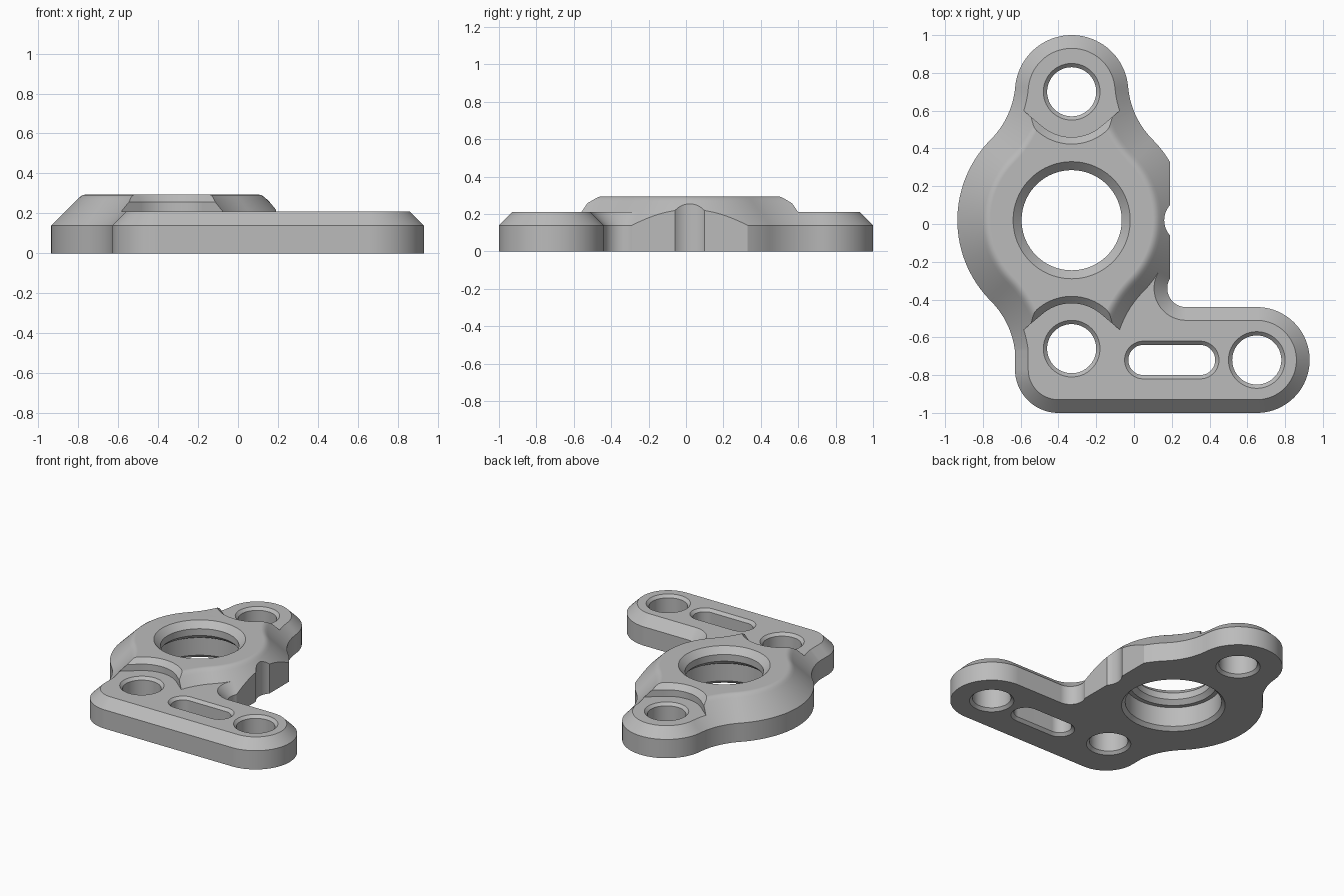
import bpy, bmesh, math
from math import sin, cos, radians, atan2, degrees, sqrt

cube = bpy.data.objects.get("Cube")
if cube:
    bpy.data.objects.remove(cube, do_unlink=True)

grey = bpy.data.materials.new("cast grey")
grey.use_nodes = True
colour = (0.5, 0.5, 0.5, 1)
grey.diffuse_color = colour
grey.node_tree.nodes["Principled BSDF"].inputs["Base Color"].default_value = colour

MAIN, MAIN_R = (-0.33, 0.02), 0.605
LOBE_R, LOBE_DIST, NECK_R = 0.3, 0.68, 0.45
NORTH = (MAIN[0], MAIN[1] + LOBE_DIST)
SOUTH = (MAIN[0], MAIN[1] - LOBE_DIST)
ARM_END = (0.65, -0.72)
FLOOR, SHOULDER, TOP = 0.21, 0.14, 0.295


def arc(c, r, a0, a1, n=24):
    """Points along an arc, angles in degrees."""
    angles = [radians(a0 + (a1 - a0) * i / n) for i in range(n + 1)]
    return [(c[0] + r * cos(a), c[1] + r * sin(a)) for a in angles]


def circle(c, r, n=72):
    return arc(c, r, 0, 360, n)[:-1]


def loft(name, rings):
    """Closed solid through (outline, height) rings of equal length."""
    bm = bmesh.new()
    loops = [[bm.verts.new((x, y, z)) for x, y in pts] for pts, z in rings]
    n = len(loops[0])
    for a, b in zip(loops, loops[1:]):
        for i in range(n):
            j = (i + 1) % n
            bm.faces.new((a[i], a[j], b[j], b[i]))
    bm.faces.new(loops[0][::-1])
    bm.faces.new(loops[-1])
    bmesh.ops.recalc_face_normals(bm, faces=bm.faces)
    mesh = bpy.data.meshes.new(name)
    bm.to_mesh(mesh)
    bm.free()
    mesh.materials.append(grey)
    obj = bpy.data.objects.new(name, mesh)
    bpy.context.collection.objects.link(obj)
    return obj


def combine(obj, tool, operation="DIFFERENCE"):
    mod = obj.modifiers.new("combine", "BOOLEAN")
    mod.operation, mod.solver, mod.object = operation, "EXACT", tool
    bpy.context.view_layer.objects.active = obj
    bpy.ops.object.modifier_apply(modifier=mod.name)
    bpy.data.objects.remove(tool, do_unlink=True)


# Boss outline: large disc and two lobes joined by concave necks
a, b, c = MAIN_R + NECK_R, LOBE_R + NECK_R, LOBE_DIST
neck_y = (a * a - b * b + c * c) / (2 * c)
neck_x = sqrt(a * a - neck_y * neck_y)
MAIN_ANG = degrees(atan2(neck_y, neck_x))
LOBE_ANG = degrees(atan2(neck_y - LOBE_DIST, neck_x))


def boss_outline(d):
    def neck(sx, sy):
        return (MAIN[0] + sx * neck_x, MAIN[1] + sy * neck_y)
    pts = []
    for centre, r, start, end, n in (
            (MAIN, MAIN_R - d, -MAIN_ANG, MAIN_ANG, 40),
            (neck(1, 1), NECK_R + d, 180 + MAIN_ANG, 180 + LOBE_ANG, 14),
            (NORTH, LOBE_R - d, LOBE_ANG, 180 - LOBE_ANG, 40),
            (neck(-1, 1), NECK_R + d, -LOBE_ANG, -MAIN_ANG, 14),
            (MAIN, MAIN_R - d, 180 - MAIN_ANG, 180 + MAIN_ANG, 40),
            (neck(-1, -1), NECK_R + d, MAIN_ANG, LOBE_ANG, 14),
            (SOUTH, LOBE_R - d, 180 + LOBE_ANG, 360 - LOBE_ANG, 40),
            (neck(1, -1), NECK_R + d, 180 - LOBE_ANG, 180 - MAIN_ANG, 14)):
        pts += arc(centre, r, start, end, n)[:-1]
    return pts


body = loft("bracket_body", [(boss_outline(d), z) for d, z in (
    (0, 0), (0, SHOULDER), (0.13, 0.27), (0.143, 0.282), (0.157, 0.291), (0.175, TOP))])


# Clearance pockets above the two lobes, with a bevelled upper edge
def pocket_outline(centre, r, flip):
    pts = arc((0, 0), r, 230, 310)
    end = radians(310)
    x, y = r * cos(end) - 0.4 * sin(end), r * sin(end) + 0.4 * cos(end)
    pts += [(x, y), (x, 0.5), (-x, 0.5), (-x, y)]
    return [(centre[0] + flip * px, centre[1] + flip * py) for px, py in pts]


for centre, flip in ((NORTH, 1), (SOUTH, -1)):
    combine(body, loft("pocket_cutter", [(pocket_outline(centre, r, flip), z) for r, z in (
        (0.24, FLOOR), (0.24, 0.258), (0.287, 0.305), (0.287, 0.4))]))

# Flat side with a shallow rounded notch
side = [(0.19, -0.6), (0.6, -0.6), (0.6, 0.6), (0.19, 0.6)]
combine(body, loft("side_cutter", [(side, -0.1), (side, 0.5)]))
notch = circle((0.28, 0.02), 0.12)
combine(body, loft("notch_cutter", [(notch, -0.1), (notch, 0.5)]))

# Side arm plate with a fillet running into the boss
FILLET = 0.1
fy = -0.44 + FILLET
fx = MAIN[0] + sqrt((MAIN_R + FILLET) ** 2 - (fy - MAIN[1]) ** 2)
fillet_end = degrees(atan2(MAIN[1] - fy, MAIN[0] - fx))


def arm_outline(d):
    pts = arc((-0.40, -0.77), 0.23 - d, 180, 270)
    pts += arc(ARM_END, 0.28 - d, -90, 90, 40)
    pts += arc((fx, fy), FILLET + d, 270, fillet_end)
    return pts + [(-0.1, -0.3), (-0.33, -0.45), (-0.63 + d, SOUTH[1])]


arm = loft("side_arm", [(arm_outline(d), z) for d, z in (
    (0, 0), (0, SHOULDER), (FLOOR - SHOULDER, FLOOR))])
combine(body, arm, "UNION")

# Bolt holes, bevelled at both ends
EDGE = 0.02
BEVEL = ((0.1 + EDGE, -0.1), (EDGE, 0), (0, EDGE), (0, FLOOR - EDGE),
         (EDGE, FLOOR), (0.1 + EDGE, FLOOR + 0.1))
for centre in (NORTH, SOUTH, ARM_END):
    grow = [(min(e, 0.03), z if e < 0.1 else (-0.01 if z < 0 else FLOOR + 0.01)) for e, z in BEVEL]
    combine(body, loft("hole_cutter", [(circle(centre, 0.13 + e), z) for e, z in grow]))


# Adjustment slot
def slot_outline(r):
    return arc((0.05, -0.72), r, 90, 270) + arc((0.35, -0.72), r, -90, 90)


combine(body, loft("slot_cutter", [(slot_outline(0.08 + e), z) for e, z in (
    (0.03, -0.01), (0, EDGE), (0, FLOOR - EDGE), (0.03, FLOOR + 0.01))]))

# Main bore: wide seat below, narrower lip at the top
combine(body, loft("bore_cutter", [(circle(MAIN, r, 96), z) for r, z in (
    (0.36, -0.01), (0.325, 0.025), (0.325, 0.17), (0.295, 0.17), (0.265, 0.2),
    (0.265, TOP - 0.045), (0.32, TOP + 0.01))]))

# Smooth curved faces, keep machined edges crisp
bpy.ops.object.select_all(action="DESELECT")
body.select_set(True)
bpy.context.view_layer.objects.active = body
bpy.ops.object.shade_smooth_by_angle(angle=radians(28))
weighted = body.modifiers.new("even shading", "WEIGHTED_NORMAL")
weighted.keep_sharp = True
